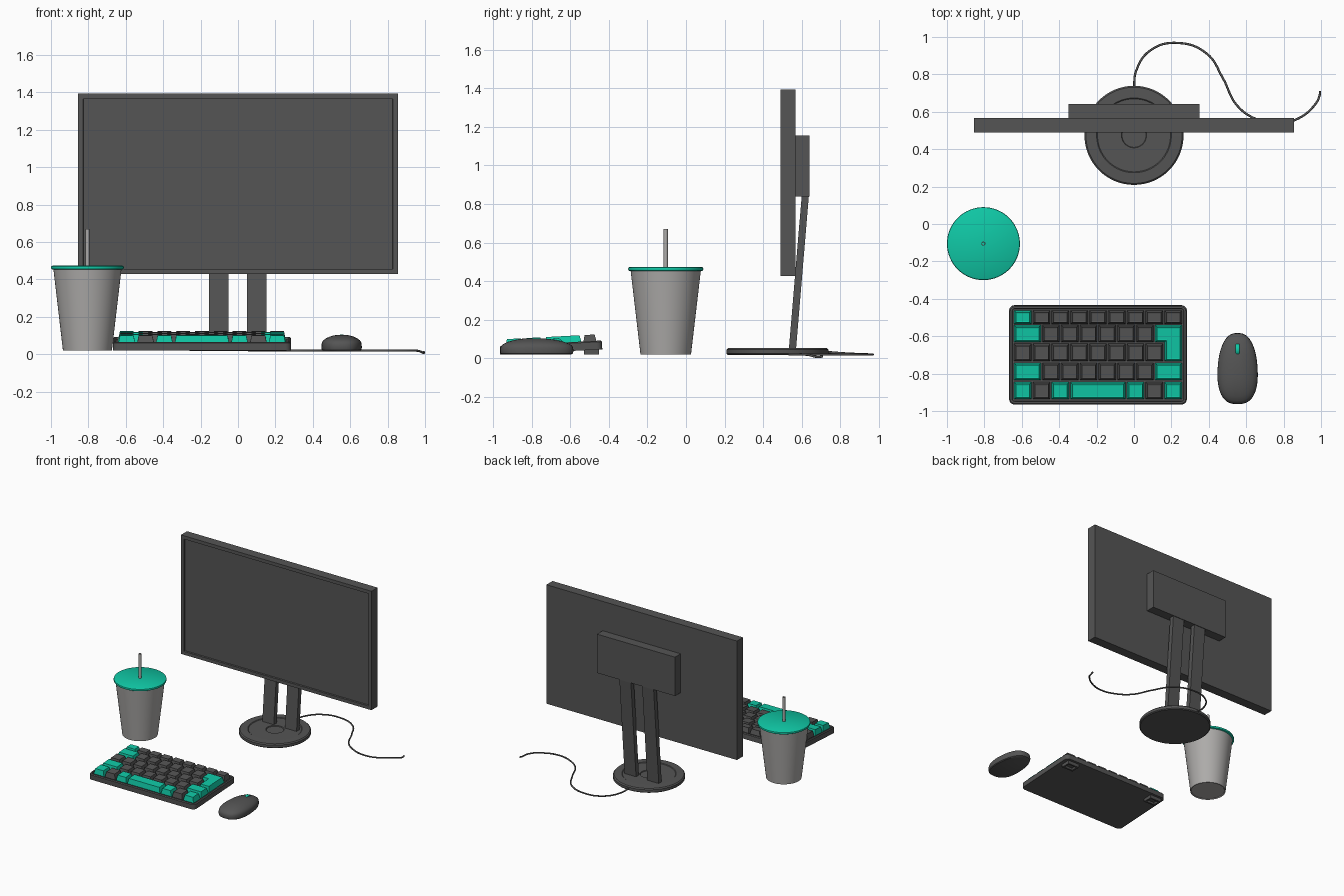
import bpy, bmesh, math
from mathutils import Matrix, Vector

if "Cube" in bpy.data.objects:
    bpy.data.objects.remove(bpy.data.objects["Cube"])


def material(name, rgb):
    m = bpy.data.materials.new(name)
    m.diffuse_color = (*rgb, 1)
    m.use_nodes = True
    m.node_tree.nodes["Principled BSDF"].inputs["Base Color"].default_value = m.diffuse_color
    return m


DARK = material("dark_grey", (0.09, 0.09, 0.09))
LIGHT = material("light_grey", (0.42, 0.41, 0.40))
TEAL = material("teal", (0.005, 0.58, 0.38))


def finish(name, bm, mat, smooth=False, recalc=True):
    if recalc:
        bmesh.ops.recalc_face_normals(bm, faces=bm.faces[:])
    me = bpy.data.meshes.new(name)
    bm.to_mesh(me)
    bm.free()
    me.materials.append(mat)
    ob = bpy.data.objects.new(name, me)
    bpy.context.collection.objects.link(ob)
    if smooth:
        bpy.ops.object.select_all(action='DESELECT')
        ob.select_set(True)
        bpy.context.view_layer.objects.active = ob
        bpy.ops.object.shade_smooth_by_angle(angle=math.radians(35))
    return ob


def add_box(bm, lo, hi, lean=0):
    """Box between two corners; lean slides the top along y."""
    verts = bmesh.ops.create_cube(bm, size=1)["verts"]
    for v in verts:
        top = v.co.z > 0
        v.co = Vector([lo[i] + (v.co[i] + 0.5) * (hi[i] - lo[i]) for i in range(3)])
        v.co.y += lean if top else 0
    return list({f for v in verts for f in v.link_faces})


def inset(bm, face, thickness, depth):
    bmesh.ops.inset_region(bm, faces=[face], thickness=thickness, depth=0 if thickness == 0 else depth,
                           use_even_offset=True, use_boundary=True)


def lathe(name, profile, x, y, mat, sides=64):
    """Revolve (radius, z) points around a vertical axis."""
    bm = bmesh.new()
    vs = [bm.verts.new((x + r, y, z)) for r, z in profile]
    es = [bm.edges.new(p) for p in zip(vs, vs[1:])]
    bmesh.ops.spin(bm, geom=vs + es, cent=(x, y, 0), axis=(0, 0, 1), angle=math.tau, steps=sides)
    bmesh.ops.remove_doubles(bm, verts=bm.verts[:], dist=1e-5)
    return finish(name, bm, mat, True)


# Monitor panel with recessed screen
bm = bmesh.new()
faces = add_box(bm, (-0.855, 0.49, 0.428), (0.855, 0.568, 1.393))
bm.normal_update()
front = min(faces, key=lambda f: f.calc_center_median().y)
inset(bm, front, 0.027, 0)
inset(bm, front, 0.002, -0.012)
finish("monitor_panel", bm, DARK)

# Rear housing and leaning stand legs
bm = bmesh.new()
add_box(bm, (-0.35, 0.566, 0.84), (0.35, 0.641, 1.155))
finish("monitor_rear_housing", bm, DARK)
for side, x in (("left", -0.155), ("right", 0.049)):
    bm = bmesh.new()
    add_box(bm, (x, 0.533, 0.045), (x + 0.103, 0.570, 0.845), lean=0.067)
    finish("stand_leg_" + side, bm, DARK)

# Round stand base
lathe("stand_base", [(0, 0.018), (0.258, 0.018), (0.265, 0.024), (0.265, 0.045), (0.257, 0.053),
                     (0.2, 0.055), (0.195, 0.051), (0.067, 0.051), (0.064, 0.045), (0, 0.045)],
      0, 0.474, DARK)

# Power cable
curve = bpy.data.curves.new("cable_path", 'CURVE')
curve.dimensions = '3D'
curve.bevel_depth = 0.006
curve.bevel_resolution = 2
curve.use_fill_caps = True
curve.resolution_u = 10
path = [(0, 0.71, 0.035), (0.012, 0.82, 0.026), (0.09, 0.93, 0.021), (0.235, 0.968, 0.02),
        (0.39, 0.91, 0.02), (0.475, 0.78, 0.02), (0.55, 0.635, 0.02), (0.65, 0.562, 0.02),
        (0.76, 0.535, 0.02), (0.87, 0.56, 0.02), (0.965, 0.635, 0.018), (0.993, 0.69, 0.007),
        (0.994, 0.71, 0.012)]
sp = curve.splines.new('BEZIER')
sp.bezier_points.add(len(path) - 1)
for p, co in zip(sp.bezier_points, path):
    p.co = co
    p.handle_left_type = p.handle_right_type = 'AUTO'
curve.materials.append(DARK)
bpy.context.collection.objects.link(bpy.data.objects.new("power_cable", curve))

# Cup, lid and straw
CX, CY = -0.805, -0.105
lathe("cup", [(0, 0.025), (0.122, 0.025), (0.126, 0.019), (0.131, 0.021), (0.182, 0.455), (0, 0.455)],
      CX, CY, LIGHT)
lathe("cup_lid", [(0, 0.452), (0.186, 0.452), (0.193, 0.456), (0.195, 0.463), (0.193, 0.470),
                  (0.187, 0.474), (0, 0.474)], CX, CY, TEAL)
lathe("straw", [(0.007, 0.45), (0.011, 0.45), (0.011, 0.67), (0.007, 0.67), (0.007, 0.45)],
      CX, CY, LIGHT, 20)

# Keyboard frame: local origin at the front bottom edge, tilted up at the back
KX0, KX1, KD = -0.668, 0.283, 0.53
TILT = Matrix.Translation((0, -0.963, 0.019)) @ Matrix.Rotation(math.radians(3), 4, 'X')

# Keyboard case with rounded corners and key well
bm = bmesh.new()
R = 0.03
ring = []
corners = [(KX1 - R, KD - R), (KX0 + R, KD - R), (KX0 + R, R), (KX1 - R, R)]
for q, (cx, cy) in enumerate(corners):
    for i in range(6):
        a = (q + i / 5) * math.pi / 2
        ring.append((cx + R * math.cos(a), cy + R * math.sin(a)))
bottom = [bm.verts.new((x, y, 0)) for x, y in ring]
top = [bm.verts.new((x, y, 0.040)) for x, y in ring]
bm.faces.new(bottom[::-1])
lid = bm.faces.new(top)
for i in range(len(ring)):
    j = (i + 1) % len(ring)
    bm.faces.new((bottom[i], bottom[j], top[j], top[i]))
bm.normal_update()
inset(bm, lid, 0.006, 0.006)
inset(bm, lid, 0.010, 0)
inset(bm, lid, 0.002, -0.013)
bm.transform(TILT)
finish("keyboard_case", bm, DARK, True)

# Keycaps: (width in units, accent colour) for each row from the back
U = 0.1005
X0 = -0.643 - 0.002
ones = lambda n: [(1, 0)] * n
ROWS = [(0.468, 0.072, [(1, 1)] + ones(8)),
        (0.380, 0.092, [(1.5, 1)] + ones(6)),
        (0.279, 0.092, ones(8)),
        (0.177, 0.092, [(1.5, 1)] + ones(6) + [(1.5, 1)]),
        (0.075, 0.092, [(1, 1), (1, 0), (1, 1), (3, 1), (1, 1), (1, 0), (1, 1)])]
caps = [bmesh.new(), bmesh.new()]


def add_key(bm, outline):
    f = bm.faces.new([bm.verts.new((x, y, 0.033)) for x, y in outline])
    f.normal_update()
    inset(bm, f, 0.010, 0.046)
    f.normal_update()
    inset(bm, f, 0.006, -0.002)


G = 0.004
for yc, h, row in ROWS:
    x = X0
    for w, accent in row:
        a, b, c, d = x + G, x + w * U - G, yc - h / 2, yc + h / 2
        add_key(caps[accent], [(a, c), (b, c), (b, d), (a, d)])
        x += w * U

# L-shaped key
a, m, b = X0 + 7.5 * U + G, X0 + 8 * U + G, X0 + 9 * U - G
add_key(caps[1], [(m, 0.233), (b, 0.233), (b, 0.426), (a, 0.426), (a, 0.334), (m, 0.334)])
for bm, name, mat in zip(caps, ("keycaps_dark", "keycaps_accent"), (DARK, TEAL)):
    bm.transform(TILT)
    finish(name, bm, mat, recalc=False)

# Keyboard rear feet, hollow underneath
for side, xc in (("left", -0.59), ("right", 0.205)):
    bm = bmesh.new()
    faces = add_box(bm, (xc - 0.05, -0.528, 0.019), (xc + 0.05, -0.452, 0.055))
    bm.normal_update()
    under = min(faces, key=lambda f: f.calc_center_median().z)
    inset(bm, under, 0.014, 0)
    inset(bm, under, 0.002, -0.015)
    finish("keyboard_foot_" + side, bm, DARK)

# Mouse body: egg outline stacked in shrinking layers
bm = bmesh.new()
MX, MY, N = 0.554, -0.773, 48
LAYERS = [(0.93, 0.019), (0.98, 0.024), (1, 0.036), (0.99, 0.055), (0.96, 0.066), (0.89, 0.076),
          (0.76, 0.086), (0.58, 0.095), (0.38, 0.101), (0.18, 0.104)]
rings = []
for s, z in LAYERS:
    layer = []
    for i in range(N):
        t = math.tau * i / N
        c, sn = math.cos(t), math.sin(t)
        px = math.copysign(abs(c) ** 0.75, c) * 0.107
        py = math.copysign(abs(sn) ** 0.85, sn) * 0.19
        px *= 1 - 0.10 * (py / 0.19) - 0.04 * (py / 0.19) ** 2
        layer.append(bm.verts.new((MX + px * s, MY + py * s - 0.02 * (1 - s), z)))
    rings.append(layer)
for lo, hi in zip(rings, rings[1:]):
    for i in range(N):
        j = (i + 1) % N
        bm.faces.new((lo[i], lo[j], hi[j], hi[i]))
bm.faces.new(rings[0][::-1])
bm.faces.new(rings[-1])
finish("mouse_body", bm, DARK, True)

# Mouse scroll wheel
bm = bmesh.new()
bmesh.ops.create_cone(bm, cap_ends=True, segments=32, radius1=0.036, radius2=0.036, depth=0.022)
rims = [e for e in bm.edges if abs(e.verts[0].co.z - e.verts[1].co.z) < 1e-5]
bmesh.ops.bevel(bm, geom=rims, offset=0.006, segments=3, affect='EDGES', profile=0.5)
bm.transform(Matrix.Translation((MX, -0.672, 0.070)) @ Matrix.Rotation(math.pi / 2, 4, 'Y'))
finish("mouse_wheel", bm, TEAL, True)
